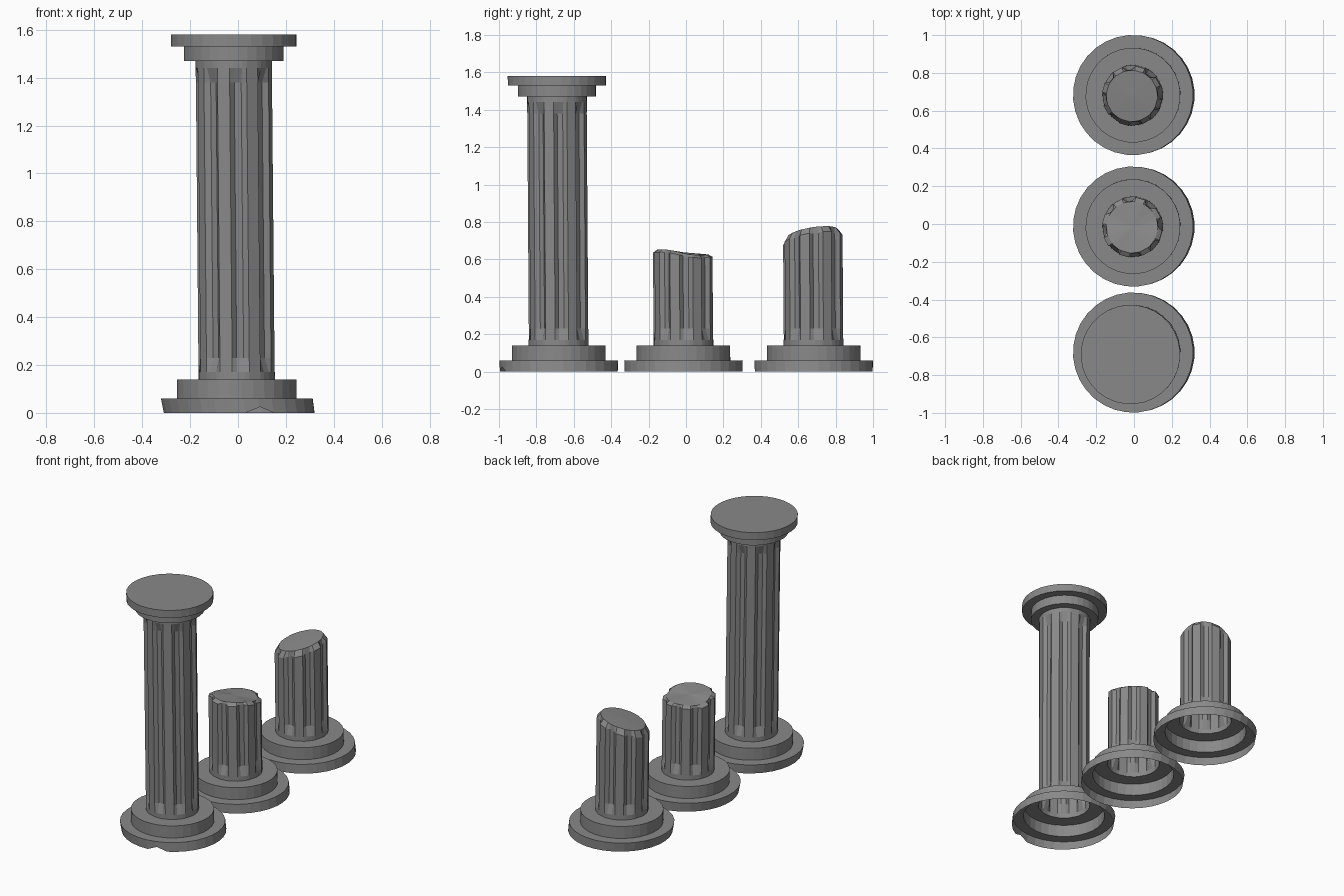
import bpy, bmesh, math

if "Cube" in bpy.data.objects:
    bpy.data.objects.remove(bpy.data.objects["Cube"])

FLUTES = 8
R, GROOVE = 0.16, 0.139
N = FLUTES * 4
# Corner pattern of one flute: ridge edge, two floor corners, ridge edge
PATTERN = [(-13, False), (-6, True), (6, True), (13, False)]
SHAFT = [(math.radians(-83.5 + 45 * i + a), g) for i in range(FLUTES) for a, g in PATTERN]
START = SHAFT[0][0]
ROUND = [(START + 2 * math.pi * i / N, False) for i in range(N)]

stone = bpy.data.materials.new("dark_stone")
stone.diffuse_color = (0.25, 0.25, 0.25, 1)
stone.use_nodes = True
stone.node_tree.nodes["Principled BSDF"].inputs["Base Color"].default_value = stone.diffuse_color


def lean(z):
    """Slight tilt of the column axis."""
    if z < 0.06:
        return 0.005 - z / 6
    return -0.005 - 0.009 * (z - 0.06)


def column(name, y, cap=None, chip=0.03, notch=False):
    bm = bmesh.new()

    def point(px, py, z):
        return bm.verts.new((lean(z) + px, y - 0.007 * z + py, z))

    def ring(angles, r, z, floor=None):
        verts = []
        for a, groove in angles:
            rad = floor if (groove and floor) else r
            px, py = rad * math.cos(a), rad * math.sin(a)
            verts.append(point(px, py, z(px, py) if callable(z) else z))
        return verts

    # Stepped base, open underneath
    rings = [ring(ROUND, r, z) for r, z in
             [(0.316, 0), (0.318, 0.06), (0.251, 0.06), (0.251, 0.14)]]
    # Fluted shaft
    rings += [ring(SHAFT, R, 0.14), ring(SHAFT, R, 0.17), ring(SHAFT, R, 0.23, GROOVE)]
    if cap:
        # Broken top with chipped ridges
        rings.append(ring(SHAFT, R, lambda px, py: cap(px, py) - chip, GROOVE))
        rings.append(ring(SHAFT, 0.136, cap))
    else:
        # Flute ends and stepped capital
        rings += [ring(SHAFT, R, 1.38, GROOVE), ring(SHAFT, R, 1.44), ring(SHAFT, R, 1.47)]
        rings += [ring(ROUND, r, z) for r, z in
                  [(0.209, 1.47), (0.209, 1.53), (0.263, 1.53), (0.263, 1.58)]]
    for lo, hi in zip(rings, rings[1:]):
        for i in range(N):
            j = (i + 1) % N
            bm.faces.new((lo[i], lo[j], hi[j], hi[i]))
    # Top: rough fan on broken columns, flat disc on the whole one
    top = rings[-1]
    if cap:
        centre = point(0, 0, cap(0, 0) + 0.004)
        for i in range(N):
            bm.faces.new((top[i], top[(i + 1) % N], centre))
    else:
        bm.faces.new(top)
    # Small chip in the bottom edge
    if notch:
        v = min(rings[0], key=lambda v: abs(v.co.x - 0.07) + (v.co.y > y))
        v.co.z = 0.025
    mesh = bpy.data.meshes.new(name)
    bm.to_mesh(mesh)
    bm.free()
    mesh.materials.append(stone)
    bpy.context.collection.objects.link(bpy.data.objects.new(name, mesh))


def low_break(px, py):
    return 0.637 - 0.06 * py - 0.01 * math.sin(19 * py + 0.3)


def slanted_break(px, py):
    return 0.738 + 0.25 * px + 0.15 * py


column("tall_column", -0.68, notch=True)
column("broken_column_middle", -0.013, low_break, 0.015)
column("broken_column_back", 0.683, slanted_break, 0.035)
